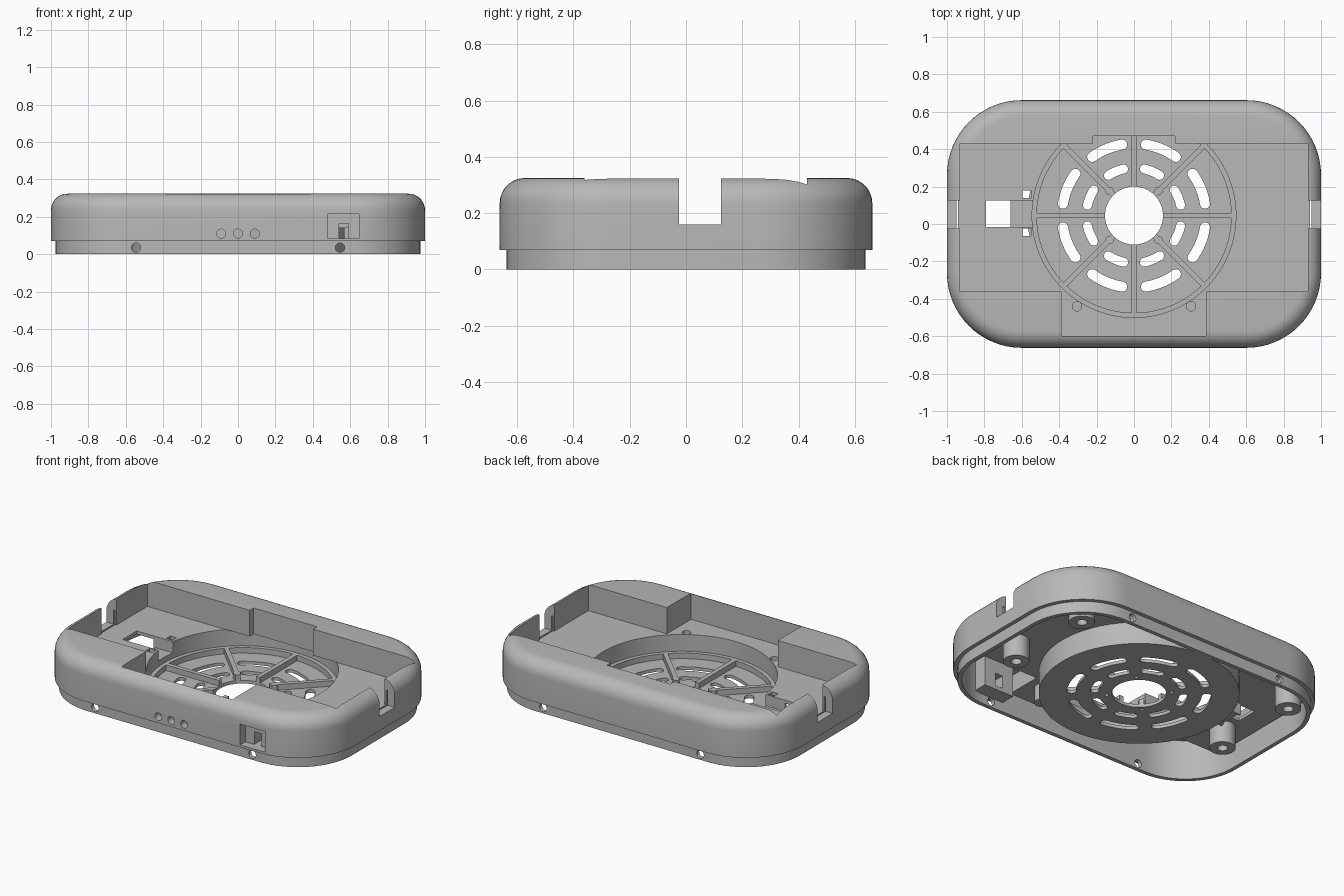
import bpy, bmesh
from math import sin, cos, pi, radians
from mathutils import Matrix

if "Cube" in bpy.data.objects:
    bpy.data.objects.remove(bpy.data.objects["Cube"])

grey = bpy.data.materials.new("grey plastic")
grey.use_nodes = True
grey.diffuse_color = (0.48, 0.48, 0.48, 1)
grey.node_tree.nodes["Principled BSDF"].inputs["Base Color"].default_value = (0.48, 0.48, 0.48, 1)


def loft(rings, name="tool"):
    """Closed solid through rings of 3D points with equal counts."""
    bm = bmesh.new()
    loops = [[bm.verts.new(p) for p in ring] for ring in rings]
    n = len(loops[0])
    for a, b in zip(loops, loops[1:]):
        for i in range(n):
            j = (i + 1) % n
            bm.faces.new((a[i], a[j], b[j], b[i]))
    bm.faces.new(loops[0][::-1])
    bm.faces.new(loops[-1])
    bmesh.ops.recalc_face_normals(bm, faces=bm.faces)
    mesh = bpy.data.meshes.new(name)
    bm.to_mesh(mesh)
    bm.free()
    obj = bpy.data.objects.new(name, mesh)
    bpy.context.collection.objects.link(obj)
    mesh.materials.append(grey)
    return obj


def prism(points, z0, z1):
    return loft([[(x, y, z) for x, y in points] for z in (z0, z1)])


def box(x0, x1, y0, y1, z0, z1):
    return prism([(x0, y0), (x1, y0), (x1, y1), (x0, y1)], z0, z1)


def circle(x, y, r, n):
    return [(x + r * cos(2 * pi * i / n), y + r * sin(2 * pi * i / n)) for i in range(n)]


def rod(x, y, r, z0, z1, n=32):
    return prism(circle(x, y, r, n), z0, z1)


def rod_y(x, z, r, y0, y1):
    """Cylinder running front to back."""
    return loft([[(a, y, b) for a, b in circle(x, z, r, 24)] for y in (y0, y1)])


def rounded(inset, z):
    """Rounded rectangle of the case outline, drawn in by an inset."""
    pts = []
    for q, (sx, sy) in enumerate([(1, 1), (-1, 1), (-1, -1), (1, -1)]):
        for i in range(17):
            a = (q + i / 16) * pi / 2
            pts.append((sx * 0.6 + (0.4 - inset) * cos(a), sy * 0.262 + (0.4 - inset) * sin(a), z))
    return pts


def arc_slot(r, w, mid, half):
    """Curved vent outline with round ends, about the fan centre."""
    pts = []
    for i in range(9):
        a = mid - half + 2 * half * i / 8
        pts.append(((r + w) * cos(a), (r + w) * sin(a)))
    for end, turn in ((mid + half, 0), (mid - half, pi)):
        for i in range(1, 8):
            b = end + turn + pi * i / 8
            pts.append((r * cos(end) + w * cos(b), r * sin(end) + w * sin(b)))
        if turn == 0:
            for i in range(9):
                a = mid + half - 2 * half * i / 8
                pts.append(((r - w) * cos(a), (r - w) * sin(a)))
    return [(x, y + FAN_Y) for x, y in pts]


def combine(op, tool):
    mod = case.modifiers.new("cut", "BOOLEAN")
    mod.operation, mod.solver, mod.object = op, "MANIFOLD", tool
    bpy.context.view_layer.objects.active = case
    bpy.ops.object.modifier_apply(modifier=mod.name)
    bpy.data.objects.remove(tool)


def add(tool):
    combine("UNION", tool)


def cut(tool):
    combine("DIFFERENCE", tool)


FAN_Y = 0.045
FLOOR = 0.16
TOP = 0.325

# Outer case with stepped lip and rounded top edge, hollow underneath
fillet = [(0.09 * (1 - cos(i * pi / 16)), 0.235 + 0.09 * sin(i * pi / 16)) for i in range(9)]
profile = [(0.025, 0), (0.025, 0.07), (0, 0.07)] + fillet
case = loft([rounded(d, z) for d, z in profile], "fan_case")
cut(loft([rounded(0.05, z) for z in (-0.1, 0.25)]))

# Tub walls, fan cup, posts and switch housing
add(box(-0.94, 0.94, -0.38, 0.45, 0.14, 0.265))
add(box(-0.405, 0.405, -0.62, -0.3, 0.14, 0.265))
add(box(-0.24, 0.24, 0.4, 0.49, 0.14, 0.265))
add(rod(0, FAN_Y, 0.57, 0, 0.2, 96))
add(box(-0.675, -0.5, -0.03, 0.14, 0.07, 0.15))
add(box(0.46, 0.67, -0.63, -0.52, 0.06, 0.255))
for s in (-1, 1):
    add(rod(s * 0.305, -0.44, 0.05, 0.04, 0.15))
    for y in (0.45, -0.13):
        add(rod(s * 0.765, y, 0.075, 0.003, 0.26))

# Top pocket with front bay, back bay and side notches
cut(box(-0.93, 0.93, -0.36, 0.43, FLOOR, 1))
cut(box(-0.385, 0.385, -0.6, -0.3, FLOOR, 1))
cut(box(-0.22, 0.22, 0.4, 0.47, FLOOR, 1))
for s in (-1, 1):
    x0, x1 = sorted((s * 0.85, s * 1.1))
    cut(box(x0, x1, -0.025, 0.125, FLOOR, 1))

# Fan cup interior leaving a raised rim
cut(rod(0, FAN_Y, 0.545, 0.055, FLOOR + 0.001, 96))
cut(rod(0, FAN_Y, 0.52, 0.02, 0.1, 96))

# Spokes and hub screw bosses
for k in range(4):
    bar = box(-0.53, 0.53, -0.014, 0.014, 0.01, 0.055)
    bar.data.transform(Matrix.Translation((0, FAN_Y, 0)) @ Matrix.Rotation(k * pi / 4, 4, "Z"))
    add(bar)
for k in range(4):
    a = pi / 4 + k * pi / 2
    x, y = 0.185 * cos(a), FAN_Y + 0.185 * sin(a)
    add(rod(x, y, 0.022, 0.01, 0.055, 16))
    cut(rod(x, y, 0.011, -0.1, 0.04, 16))

# Hub opening and curved vents
cut(rod(0, FAN_Y, 0.155, -0.1, 0.2, 64))
for k in range(8):
    mid = radians(22.5 + 45 * k)
    cut(prism(arc_slot(0.385, 0.027, mid, radians(13)), -0.1, 0.1))
    cut(prism(arc_slot(0.255, 0.024, mid, radians(10)), -0.1, 0.1))

# Cable opening, its channel and latch holes
cut(box(-0.79, -0.66, -0.015, 0.125, -0.1, 0.3))
cut(box(-0.67, -0.53, -0.015, 0.125, 0.09, 0.3))
for y in (-0.065, 0.14):
    cut(box(-0.595, -0.552, y, y + 0.04, 0.05, 0.3))

# Screw holes in posts and lip
for s in (-1, 1):
    cut(rod(s * 0.305, -0.44, 0.025, 0.06, 0.3))
    for y in (0.45, -0.13):
        cut(rod(s * 0.765, y, 0.03, -0.1, 0.11))
    for y in (-0.64, 0.64):
        cut(rod_y(s * 0.545, 0.035, 0.025, y - 0.07, y + 0.07))

# Front button holes and switch recess
for x in (-0.09, 0, 0.09):
    cut(rod_y(x, 0.11, 0.024, -0.8, -0.6))
cut(box(0.478, 0.648, -0.8, -0.61, 0.085, 0.215))
cut(box(0.54, 0.59, -0.7, -0.5, 0.085, 0.165))

bpy.ops.object.select_all(action="DESELECT")
case.select_set(True)
bpy.context.view_layer.objects.active = case
bpy.ops.object.shade_smooth_by_angle(angle=radians(30))
